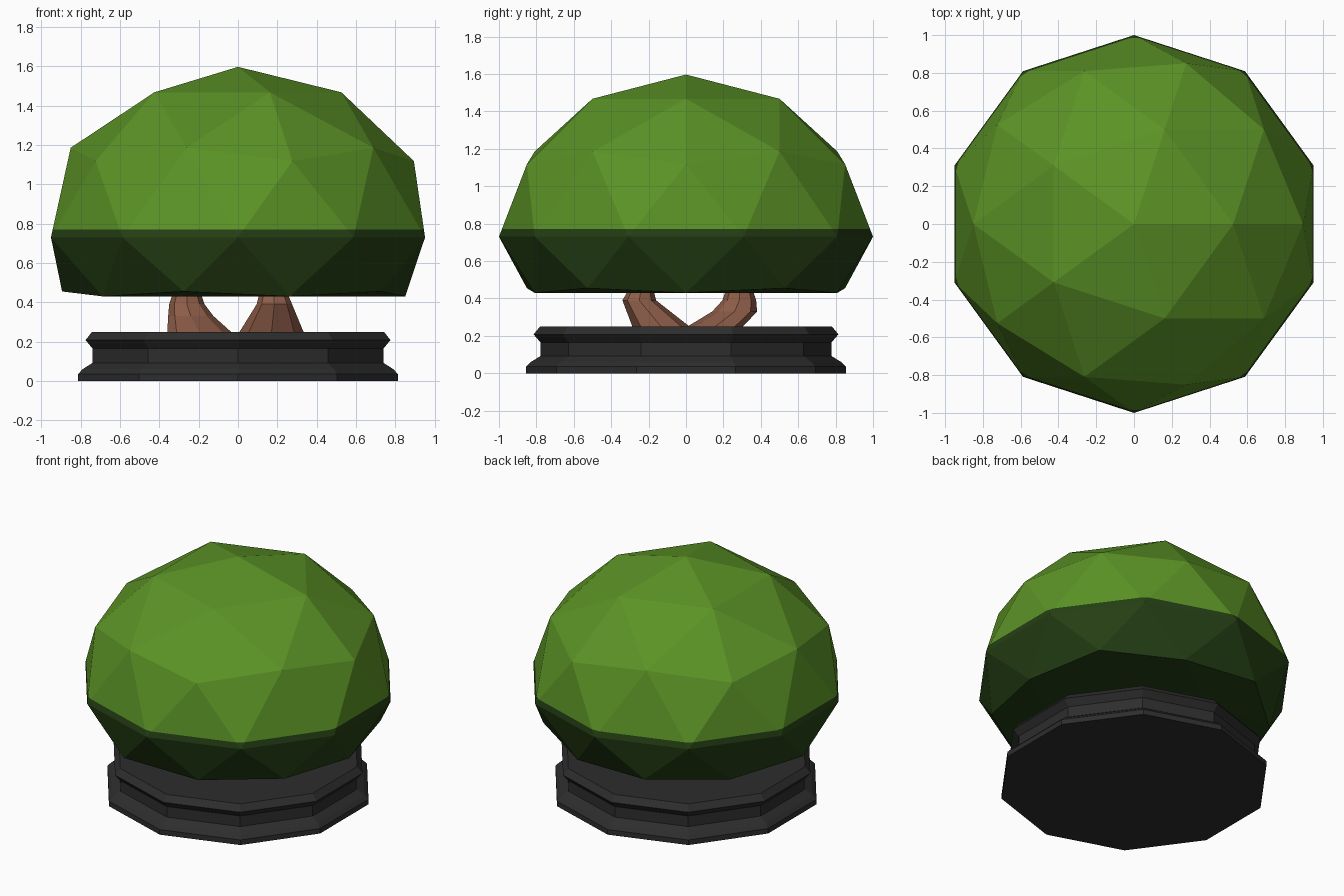
import bpy, bmesh, math

if "Cube" in bpy.data.objects:
    bpy.data.objects.remove(bpy.data.objects["Cube"])


def material(name, rgb):
    m = bpy.data.materials.new(name)
    m.diffuse_color = (*rgb, 1)
    m.use_nodes = True
    m.node_tree.nodes["Principled BSDF"].inputs["Base Color"].default_value = m.diffuse_color
    return m


LEAF = material("leaf green", (0.105, 0.29, 0.019))
SHADE = material("dark leaf green", (0.018, 0.05, 0.007))
BARK = material("bark brown", (0.27, 0.11, 0.065))
POT = material("charcoal", (0.026, 0.026, 0.026))


def finish(name, bm, mats):
    bmesh.ops.recalc_face_normals(bm, faces=bm.faces)
    mesh = bpy.data.meshes.new(name)
    bm.to_mesh(mesh)
    bm.free()
    for m in mats:
        mesh.materials.append(m)
    ob = bpy.data.objects.new(name, mesh)
    bpy.context.collection.objects.link(ob)
    return ob


def loft(name, rings, sides, mat):
    """Capped stack of horizontal rings: (x, y, z, radius x, radius y)."""
    bm = bmesh.new()
    loops = []
    for x, y, z, rx, ry in rings:
        angles = [math.pi / 2 + math.tau * i / sides for i in range(sides)]
        loops.append([bm.verts.new((x + rx * math.cos(a), y + ry * math.sin(a), z))
                      for a in angles])
    for lo, hi in zip(loops, loops[1:]):
        for i in range(sides):
            j = (i + 1) % sides
            bm.faces.new((lo[i], lo[j], hi[j], hi[i]))
    bm.faces.new(loops[0][::-1])
    bm.faces.new(loops[-1])
    return finish(name, bm, [mat])


# Ten-sided moulded base
profile = [(0.855, 0), (0.855, 0.035), (0.83, 0.06), (0.778, 0.092),
           (0.778, 0.165), (0.815, 0.208), (0.78, 0.25)]
loft("base", [(0, 0, z, r, r) for r, z in profile], 10, POT)

# Two leaning trunks that rise into the crown
loft("front_trunk", [(0.17, -0.13, 0.245, 0.165, 0.155),
                     (0.185, -0.25, 0.39, 0.09, 0.09),
                     (0.18, -0.24, 0.45, 0.07, 0.065),
                     (0.16, -0.2, 0.6, 0.06, 0.06)], 8, BARK)
loft("back_trunk", [(-0.195, 0.15, 0.245, 0.165, 0.15),
                    (-0.24, 0.26, 0.33, 0.115, 0.12),
                    (-0.26, 0.285, 0.39, 0.09, 0.09),
                    (-0.26, 0.285, 0.45, 0.07, 0.07),
                    (-0.24, 0.25, 0.6, 0.06, 0.06)], 8, BARK)

# Faceted crown: dome above, flattened underside below
bm = bmesh.new()
bmesh.ops.create_icosphere(bm, subdivisions=2, radius=1)
for v in bm.verts:
    z = v.co.z
    v.co.z = 0.73 + 0.867 * z if z > -0.01 else max(0.43, 0.73 + 0.615 * z)
# Colour break just above the widest ring
bmesh.ops.bisect_plane(bm, geom=bm.verts[:] + bm.edges[:] + bm.faces[:],
                       plane_co=(0, 0, 0.77), plane_no=(0, 0, 1))
for f in bm.faces:
    f.material_index = int(f.calc_center_median().z < 0.77)
    f.smooth = False
finish("crown", bm, [LEAF, SHADE])
